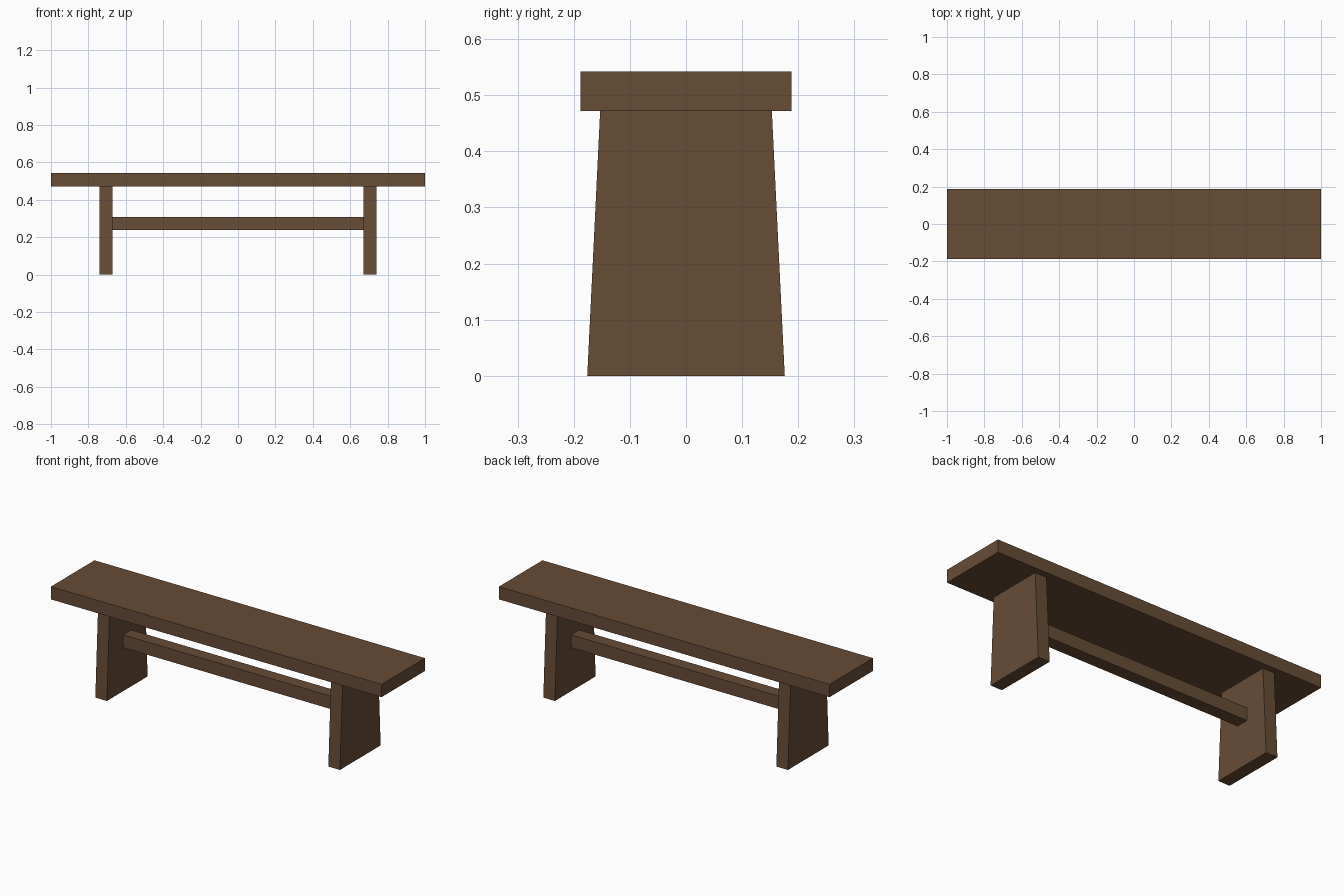
import bpy
import bmesh

if "Cube" in bpy.data.objects:
    bpy.data.objects.remove(bpy.data.objects["Cube"])

wood = bpy.data.materials.new("brown wood")
wood.diffuse_color = (0.135, 0.072, 0.037, 1.0)
wood.use_nodes = True
wood.node_tree.nodes["Principled BSDF"].inputs["Base Color"].default_value = wood.diffuse_color


def board(name, x, z, half_y_bottom, half_y_top):
    """Board between x and z limits, with its depth tapering from bottom to top."""
    bm = bmesh.new()
    bmesh.ops.create_cube(bm, size=2)
    for v in bm.verts:
        half_y = half_y_top if v.co.z > 0 else half_y_bottom
        v.co = (x[v.co.x > 0], half_y * v.co.y, z[v.co.z > 0])
    mesh = bpy.data.meshes.new(name)
    bm.to_mesh(mesh)
    bm.free()
    mesh.materials.append(wood)
    obj = bpy.data.objects.new(name, mesh)
    bpy.context.collection.objects.link(obj)
    return obj


# Seat plank
board("seat", (-1.0, 1.0), (0.472, 0.542), 0.188, 0.188)

# Tapered plank legs
board("left_leg", (-0.74, -0.67), (0.0, 0.472), 0.176, 0.153)
board("right_leg", (0.67, 0.74), (0.0, 0.472), 0.176, 0.153)

# Stretcher between the legs
board("stretcher", (-0.67, 0.67), (0.238, 0.308), 0.035, 0.035)
